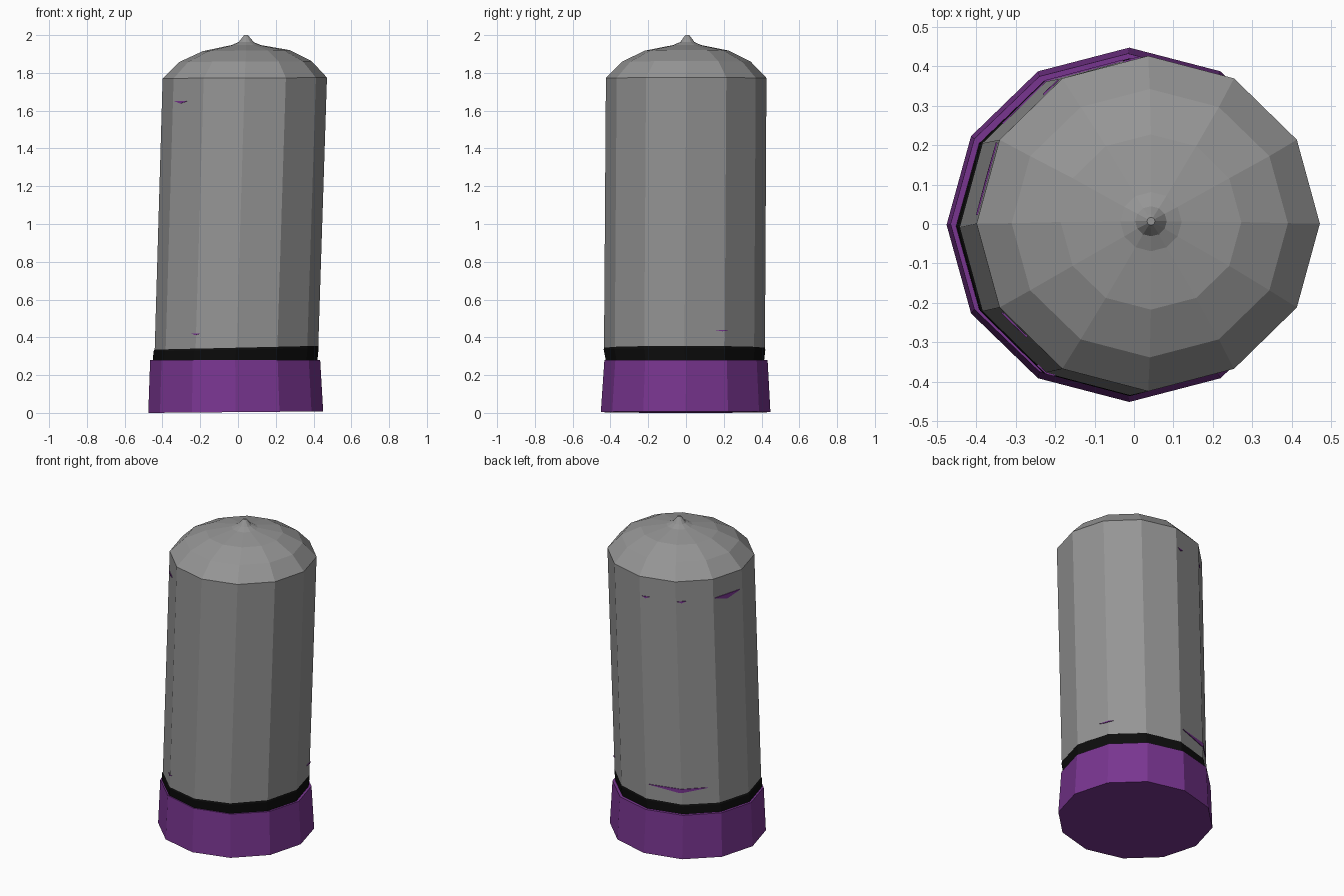
import bpy, bmesh, math

if "Cube" in bpy.data.objects:
    bpy.data.objects.remove(bpy.data.objects["Cube"])

SIDES = 12


def material(name, rgb):
    m = bpy.data.materials.new(name)
    m.diffuse_color = (*rgb, 1)
    m.use_nodes = True
    m.node_tree.nodes["Principled BSDF"].inputs["Base Color"].default_value = m.diffuse_color
    return m


GREY = material("steel grey", (0.30, 0.30, 0.30))
PURPLE = material("purple", (0.19, 0.036, 0.28))
BLACK = material("black", (0.004, 0.004, 0.004))


def finish(name, bm, mat):
    bmesh.ops.recalc_face_normals(bm, faces=bm.faces)
    me = bpy.data.meshes.new(name)
    bm.to_mesh(me)
    bm.free()
    me.materials.append(mat)
    ob = bpy.data.objects.new(name, me)
    bpy.context.collection.objects.link(ob)
    return ob


def lathe(name, rings, mat):
    """Stack of 12-sided rings (cx, cy, z, rx, ry, tilt), capped at both ends."""
    bm = bmesh.new()
    loops = []
    for cx, cy, z, rx, ry, tilt in rings:
        loop = []
        for i in range(SIDES):
            a = math.tau * i / SIDES
            loop.append(bm.verts.new((cx + rx * math.cos(a), cy + ry * math.sin(a),
                                      z + tilt * math.cos(a))))
        loops.append(loop)
    for lo, hi in zip(loops, loops[1:]):
        for i in range(SIDES):
            j = (i + 1) % SIDES
            bm.faces.new((lo[i], lo[j], hi[j], hi[i]))
    bm.faces.new(loops[0][::-1])
    bm.faces.new(loops[-1])
    return finish(name, bm, mat)


# Purple base cup
lathe("base_cup", [(-0.012, -0.002, 0.004, 0.463, 0.449, 0.004),
                   (-0.015, 0.0, 0.28, 0.45, 0.432, 0.0)], PURPLE)

# Black sealing band
lathe("black_band", [(-0.016, -0.005, 0.27, 0.436, 0.418, 0.003),
                     (-0.010, -0.008, 0.335, 0.437, 0.428, 0.008),
                     (-0.008, -0.008, 0.347, 0.432, 0.425, 0.010)], BLACK)

# Grey leaning body with domed top and small pointed tip
BOTTOM = (-0.008, -0.008, 0.345, 0.433, 0.426, 0.010)
TOP = (0.036, 0.001, 1.773, 0.435, 0.425, 0.002)
lathe("body", [BOTTOM, TOP,
               (0.040, 0.002, 1.86, 0.350, 0.340, 0.002),
               (0.043, 0.005, 1.918, 0.229, 0.222, 0.003),
               (0.043, 0.006, 1.947, 0.078, 0.075, 0.0),
               (0.043, 0.007, 1.963, 0.040, 0.038, 0.0),
               (0.043, 0.007, 1.990, 0.018, 0.018, 0.0),
               (0.043, 0.007, 2.000, 0.010, 0.010, 0.0)], GREY)


def on_body(deg, z, lift):
    """Point on the faceted body wall at an azimuth and height."""
    t = (z - BOTTOM[2]) / (TOP[2] - BOTTOM[2])
    cx, cy, _, rx, ry, _ = [b + (a - b) * t for a, b in zip(TOP, BOTTOM)]
    half = math.pi / SIDES
    a = math.radians(deg)
    local = a % (2 * half) - half
    k = math.cos(half) / math.cos(local)
    return (cx + (rx * k + lift) * math.cos(a), cy + (ry * k + lift) * math.sin(a), z)


def scratch(name, a0, a1, z, height):
    """Thin crescent of purple showing through the grey wall."""
    stops = sorted({a0, (a0 + a1) / 2, a1} | {v for v in range(0, 360, 30) if a0 < v < a1})
    bm = bmesh.new()
    cols = []
    for d in stops:
        h = height * max(0.1, math.sin(math.pi * (d - a0) / (a1 - a0)))
        cols.append([bm.verts.new(on_body(d, zz, l)) for zz, l in
                     ((z - h, -0.002), (z - h, 0.004), (z, 0.004), (z, -0.002))])
    for p, q in zip(cols, cols[1:]):
        for i in range(4):
            j = (i + 1) % 4
            bm.faces.new((p[i], q[i], q[j], p[j]))
    bm.faces.new(cols[0])
    bm.faces.new(cols[-1])
    finish(name, bm, PURPLE)


# Purple show-through marks near the bottom and top of the wall
for n, (a0, a1, z, h) in enumerate([(93, 141, 0.44, 0.025), (22, 34, 0.44, 0.008),
                                    (236, 243, 0.42, 0.008), (151, 177, 1.65, 0.03),
                                    (92, 98, 1.65, 0.012), (121, 128, 1.645, 0.012),
                                    (212, 224, 1.65, 0.012)]):
    scratch(f"wall_mark_{n + 1}", a0, a1, z, h)
